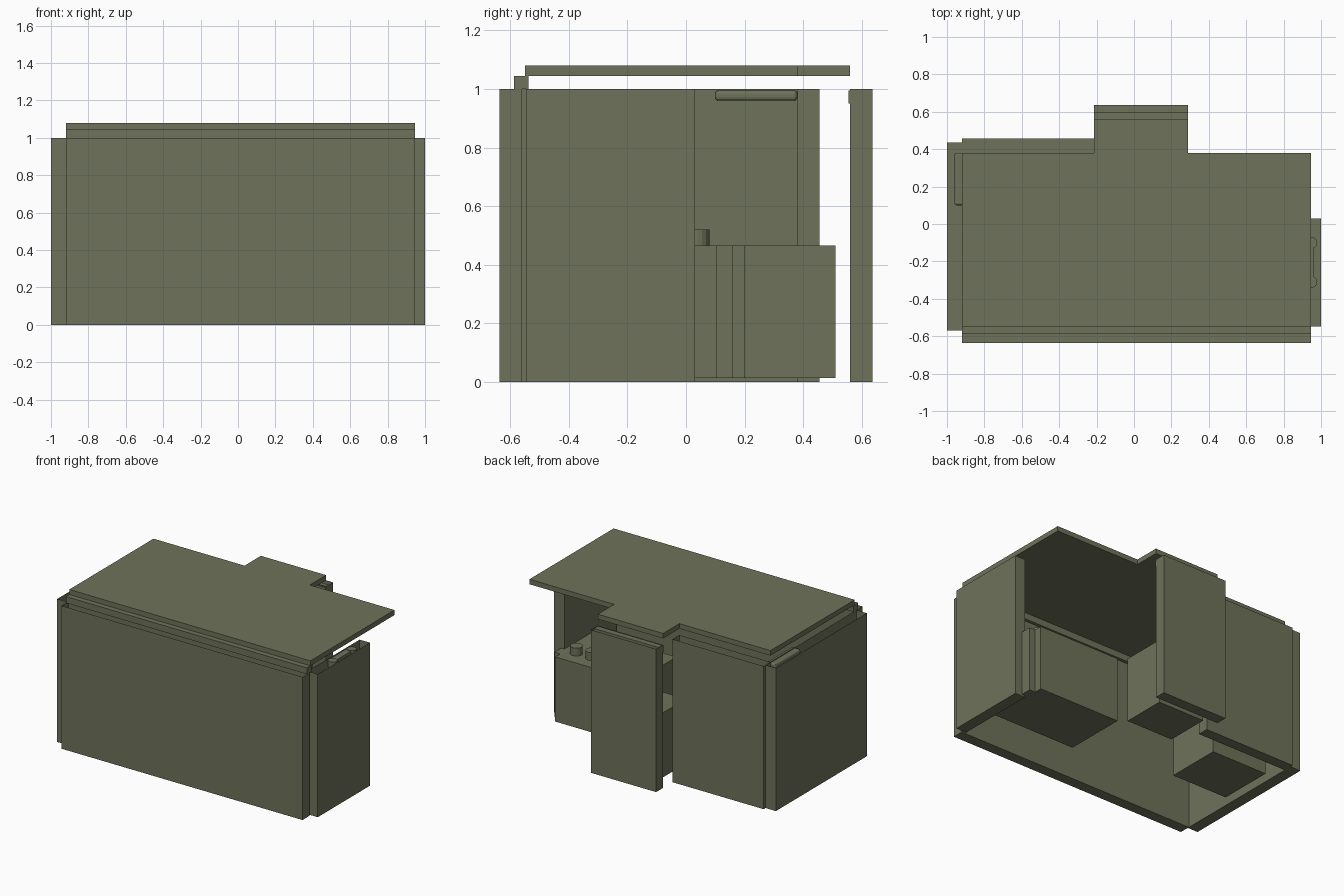
import bpy
import bmesh
from mathutils import Vector

if "Cube" in bpy.data.objects:
    bpy.data.objects.remove(bpy.data.objects["Cube"], do_unlink=True)

# One flat olive colour
OLIVE = (0.155, 0.17, 0.102, 1)
olive = bpy.data.materials.new("olive")
olive.use_nodes = True
olive.diffuse_color = OLIVE
shader = olive.node_tree.nodes["Principled BSDF"]
shader.inputs["Base Color"].default_value = OLIVE
shader.inputs["Roughness"].default_value = 0.8


def finish(name, bm):
    mesh = bpy.data.meshes.new(name)
    bm.to_mesh(mesh)
    bm.free()
    mesh.materials.append(olive)
    obj = bpy.data.objects.new(name, mesh)
    bpy.context.collection.objects.link(obj)
    return obj


def box(name, xs, ys, zs, open_top=False):
    """Box from ranges; a wall is left hollow and open at the top."""
    bm = bmesh.new()
    bmesh.ops.create_cube(bm, size=1)
    for v in bm.verts:
        v.co = Vector([r[0] if c < 0 else r[1] for c, r in zip(v.co, (xs, ys, zs))])
    if open_top:
        top = [f for f in bm.faces if f.normal.z > 0.9]
        bmesh.ops.delete(bm, geom=top, context='FACES_ONLY')
    return finish(name, bm)


def prism(name, outline, z0, z1):
    bm = bmesh.new()
    face = bm.faces.new([bm.verts.new((x, y, z0)) for x, y in outline])
    side = bmesh.ops.extrude_face_region(bm, geom=[face])
    for v in side["geom"]:
        if isinstance(v, bmesh.types.BMVert):
            v.co.z = z1
    bmesh.ops.recalc_face_normals(bm, faces=bm.faces)
    return finish(name, bm)


def post(name, x, y, radius, z0, z1):
    bm = bmesh.new()
    bmesh.ops.create_cone(bm, cap_ends=True, segments=16, radius1=radius,
                          radius2=radius, depth=z1 - z0)
    bmesh.ops.translate(bm, verts=bm.verts, vec=(x, y, (z0 + z1) / 2))
    return finish(name, bm)


# Hollow walls
WALLS = {
    "front_wall": ((-0.92, 0.945), (-0.637, -0.56)),
    "left_wall": ((0.92, 1.0), (-0.547, 0.03)),
    "right_wall": ((-1.0, -0.92), (-0.57, 0.435)),
    "back_wall": ((-0.92, -0.215), (0.38, 0.456)),
    "bay_wall": ((-0.215, 0.29), (0.56, 0.637)),
}
for name, (xs, ys) in WALLS.items():
    box(name, xs, ys, (0, 1), open_top=True)

# Roof slab with a bay at the back, and the strip under its front edge
prism("roof", [(-0.92, -0.55), (0.945, -0.55), (0.945, 0.38), (0.29, 0.38),
               (0.29, 0.56), (-0.215, 0.56), (-0.215, 0.38), (-0.92, 0.38)], 1.045, 1.08)
box("front_roof_strip", (-0.92, 0.945), (-0.587, -0.538), (1.0, 1.045))
box("bay_strip", (-0.215, 0.29), (0.555, 0.60), (0.95, 0.995))

# Low blocks standing inside
LOW = (0.013, 0.465)
box("wide_block", (0.27, 0.9), (-0.28, 0.16), LOW)
box("wide_block_end", (0.9, 0.945), (-0.28, 0.105), LOW)
box("bay_block", (-0.14, 0.22), (0.2, 0.51), LOW)
box("rear_block", (-0.87, -0.44), (-0.14, 0.25), LOW)

# Small pieces on the wide block
for i, x in enumerate((0.7, 0.82)):
    post("block_knob_%d" % i, x, 0.04, 0.04, 0.465, 0.52)

# Rail with two round ends along the top of the left wall
for i, y in enumerate((-0.1, -0.31)):
    post("rail_end_%d" % i, 0.95, y, 0.03, 0.95, 0.995)
box("rail", (0.92, 0.963), (-0.31, -0.1), (0.955, 0.99))

# Rounded plate at the top of the right wall
plate = box("rounded_plate", (-0.96, -0.89), (0.1, 0.38), (0.96, 0.995))
bevel = plate.modifiers.new("rounding", 'BEVEL')
bevel.width = 0.012
bevel.segments = 3
